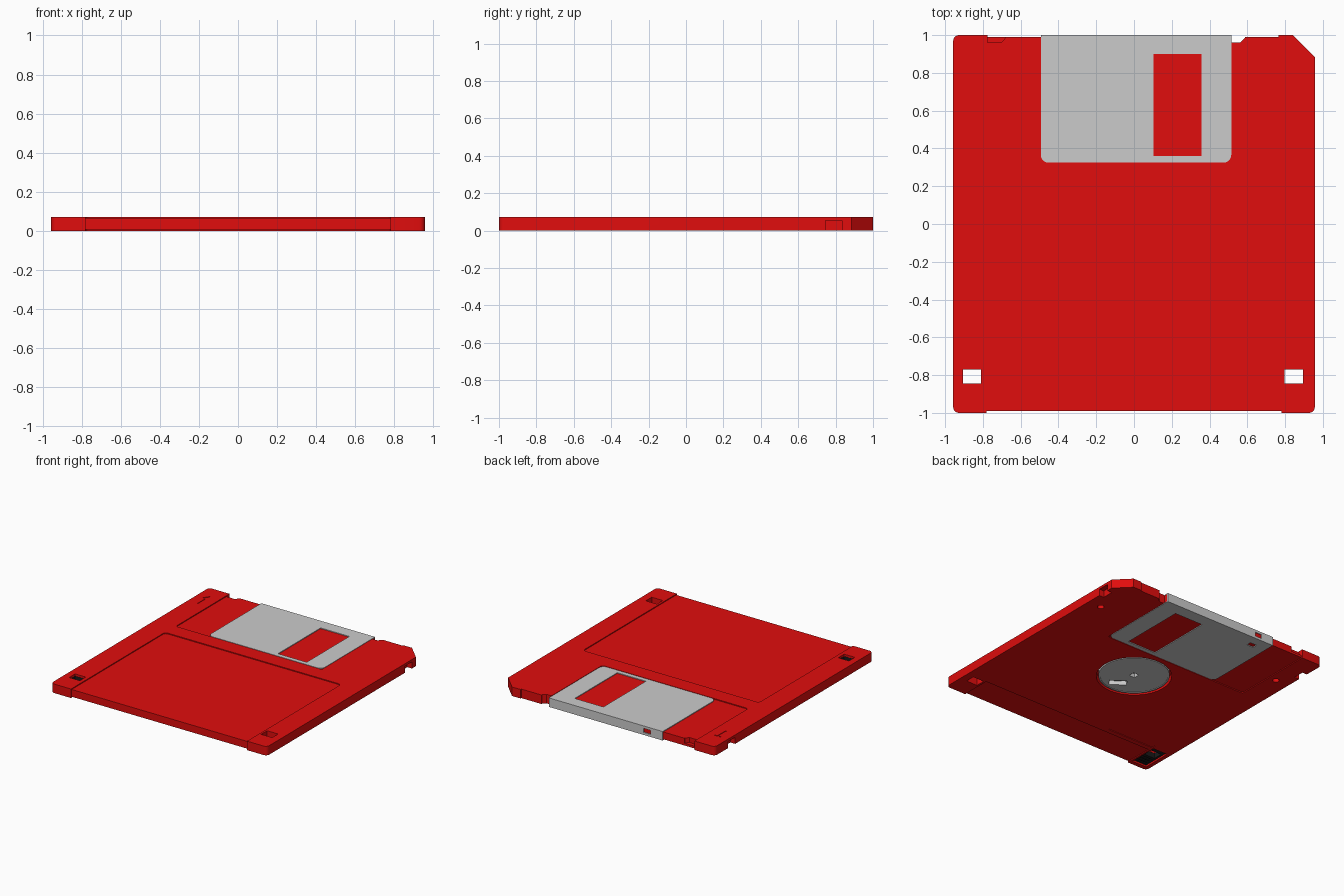
import bpy, bmesh, math
from mathutils import Vector

if "Cube" in bpy.data.objects:
    bpy.data.objects.remove(bpy.data.objects["Cube"])

H = 0.072      # disk thickness
D = 0.007      # depth of the label and shutter recesses


def material(name, rgb):
    m = bpy.data.materials.new(name)
    m.diffuse_color = (*rgb, 1)
    m.use_nodes = True
    m.node_tree.nodes["Principled BSDF"].inputs["Base Color"].default_value = m.diffuse_color
    return m


red = material("red_plastic", (0.75, 0.004, 0.004))
black = material("black_plastic", (0.01, 0.01, 0.01))


def fillet(corners, n=5):
    """Outline from (x, y, radius) corners, rounding each by its radius."""
    out = []
    for i, (x, y, r) in enumerate(corners):
        p = Vector((x, y))
        if r == 0:
            out.append(p)
            continue
        a = p + (Vector(corners[i - 1][:2]) - p).normalized() * r
        b = p + (Vector(corners[(i + 1) % len(corners)][:2]) - p).normalized() * r
        for k in range(n + 1):
            t, w = k / n, math.sqrt(0.5)
            f = ((1 - t) ** 2, 2 * w * t * (1 - t), t * t)
            out.append((a * f[0] + p * f[1] + b * f[2]) / sum(f))
    return out


def rect(x0, x1, y0, y1, r=0):
    return fillet([(x0, y0, r), (x1, y0, r), (x1, y1, r), (x0, y1, r)])


def circle(x, y, r, n=32):
    return [(x + r * math.cos(2 * math.pi * i / n), y + r * math.sin(2 * math.pi * i / n))
            for i in range(n)]


def prism(name, outline, z0, z1, mat=None):
    bm = bmesh.new()
    face = bm.faces.new([bm.verts.new((p[0], p[1], z0)) for p in outline])
    top = bmesh.ops.extrude_face_region(bm, geom=[face])["geom"]
    bmesh.ops.translate(bm, vec=(0, 0, z1 - z0),
                        verts=[v for v in top if isinstance(v, bmesh.types.BMVert)])
    bmesh.ops.recalc_face_normals(bm, faces=bm.faces)
    me = bpy.data.meshes.new(name)
    bm.to_mesh(me)
    bm.free()
    ob = bpy.data.objects.new(name, me)
    bpy.context.collection.objects.link(ob)
    if mat:
        me.materials.append(mat)
    return ob


def cut(ob, outline, z0=-0.1, z1=0.2):
    """Subtract a prism from ob and discard the cutter."""
    tool = prism("cutter", outline, z0, z1, ob.data.materials[0] if ob.data.materials else None)
    tool.hide_render = True
    mod = ob.modifiers.new("cut", "BOOLEAN")
    mod.operation, mod.solver, mod.object = "DIFFERENCE", "EXACT", tool
    bpy.context.view_layer.objects.active = ob
    bpy.ops.object.modifier_apply(modifier=mod.name)
    bpy.data.objects.remove(tool)


def smooth(ob):
    bpy.ops.object.select_all(action="DESELECT")
    ob.select_set(True)
    bpy.context.view_layer.objects.active = ob
    bpy.ops.object.shade_smooth_by_angle(angle=math.radians(30))


# Case with three rounded corners and one clipped corner
case = prism("case", fillet([(-0.957, -1, 0.03), (0.957, -1, 0.03), (0.957, 0.885, 0),
                             (0.842, 1, 0), (-0.957, 1, 0.03)]), 0, H, red)

# Label recess: long on top, wrapping round the front edge, short underneath
cut(case, rect(-0.78, 0.78, -1.1, 0.19, 0.025), H - D, 0.2)
cut(case, rect(-0.78, 0.78, -1.1, -0.991))
cut(case, rect(-0.78, 0.78, -1.1, -0.76, 0.015), -0.1, D)
cut(case, rect(-0.78, -0.36, -0.72, -0.69), -0.1, 0.005)

# Shutter track on both faces and along the back edge
for z0, z1 in ((H - D, 0.2), (-0.1, D)):
    cut(case, rect(-0.775, 0.519, 0.32, 1.1, 0.02), z0, z1)
cut(case, rect(-0.775, 0.765, 0.991, 1.1))

# Back edge notches: right one goes all the way through
cut(case, [(0.515, 0.96), (0.562, 0.96), (0.588, 0.985), (0.588, 1.1), (0.515, 1.1)])
cut(case, [(-0.775, 0.96), (-0.705, 0.96), (-0.68, 0.985), (-0.68, 1.1), (-0.775, 1.1)], 0.025, 0.2)

# Grip notches at the sides and locating holes in the underside
for s in (-1, 1):
    cut(case, rect(*sorted((s * 0.915, s * 1.1)), 0.745, 0.835), -0.1, 0.053)
    cut(case, circle(s * 0.84, 0.62, 0.025, 20), -0.1, 0.04)

# Square corner holes and the pocket for the write protect tab
cut(case, rect(0.797, 0.895, -0.845, -0.77))
cut(case, rect(-0.905, -0.81, -0.845, -0.77))
cut(case, rect(-0.925, -0.795, -0.965, -0.725), -0.1, 0.055)

# Engraved insertion arrow
cut(case, [(-0.872, 0.73), (-0.86, 0.73), (-0.86, 0.83), (-0.835, 0.83), (-0.866, 0.88),
           (-0.897, 0.83), (-0.872, 0.83)], H - 0.004, 0.2)

# Hub opening
cut(case, circle(0, 0, 0.277, 64), -0.1, 0.05)
smooth(case)

# Write protect tab
tab = prism("write_protect_tab", rect(-0.923, -0.797, -0.962, -0.728), 0.012, 0.054, black)
cut(tab, rect(-0.905, -0.81, -0.845, -0.77))
for y in (-0.945, -0.915, -0.885):
    cut(tab, rect(-0.91, -0.81, y, y + 0.014), -0.1, 0.02)

# Metal hub with a centre hole and a drive slot
hub = prism("hub", circle(0, 0, 0.262, 64), 0.004, 0.051)
cut(hub, circle(0, 0, 0.25, 64), -0.1, 0.008)
cut(hub, rect(-0.025, 0.025, -0.025, 0.025), -0.1, 0.04)
slot = [(-0.065, -0.03), (0.065, -0.03), (0.065, 0.03), (-0.065, 0.03)]
a = math.radians(-35)
cut(hub, [(0.02 + x * math.cos(a) - y * math.sin(a), -0.16 + x * math.sin(a) + y * math.cos(a))
          for x, y in slot], -0.1, 0.04)
smooth(hub)

# Sliding shutter: a folded sheet around the back edge
shutter = prism("shutter", fillet([(-0.493, 0.325, 0.04), (0.515, 0.325, 0.04),
                                   (0.515, 1, 0), (-0.493, 1, 0)]), 0, H)
cut(shutter, rect(-0.6, 0.6, 0.2, 0.993), 0.006, H - 0.006)
cut(shutter, rect(0.102, 0.357, 0.36, 0.9))
cut(shutter, rect(-0.385, -0.325, 0.97, 1.1), 0.02, 0.052)
cut(shutter, rect(-0.40, -0.34, 0.885, 0.925), -0.1, 0.02)
smooth(shutter)
